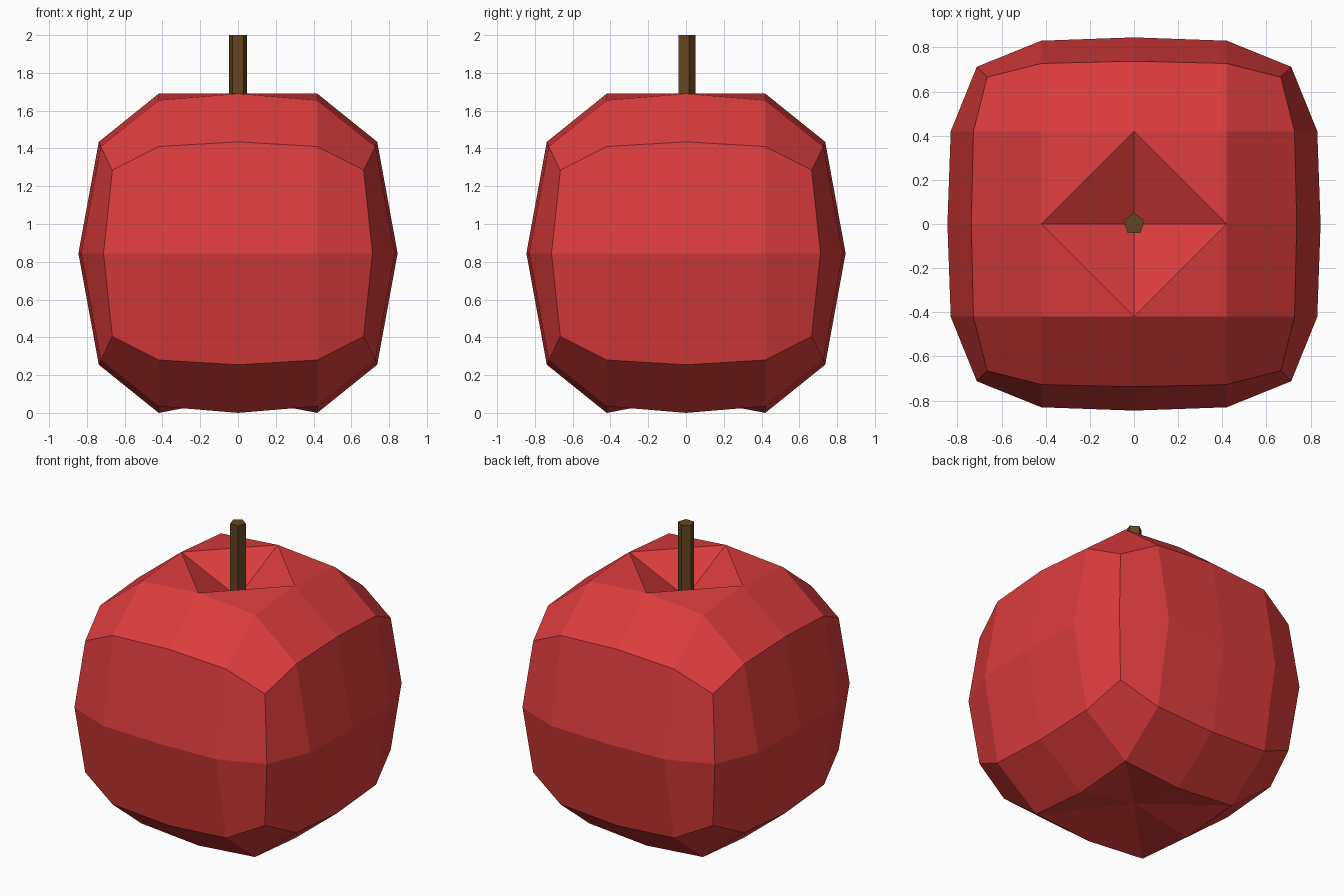
import bpy, bmesh, math
from mathutils import Matrix, Vector

if "Cube" in bpy.data.objects:
    bpy.data.objects.remove(bpy.data.objects["Cube"])

MID = 0.845  # height of the widest level


def material(name, rgb):
    m = bpy.data.materials.new(name)
    m.diffuse_color = (*rgb, 1)
    m.use_nodes = True
    m.node_tree.nodes["Principled BSDF"].inputs["Base Color"].default_value = m.diffuse_color
    return m


def finish(bm, name, mat):
    bmesh.ops.recalc_face_normals(bm, faces=bm.faces)
    me = bpy.data.meshes.new(name)
    bm.to_mesh(me)
    bm.free()
    me.materials.append(mat)
    ob = bpy.data.objects.new(name, me)
    bpy.context.collection.objects.link(ob)


def ring(bm, quarter, sign=1):
    """Turn a quarter of a ring four times around z."""
    verts = []
    for k in range(4):
        rot = Matrix.Rotation(k * math.pi / 2, 3, 'Z')
        for x, y, z in quarter:
            verts.append(bm.verts.new(rot @ Vector((x, y, MID + sign * z))))
    return verts


# Fruit: a rounded box of rings with a dimple at each end
bm = bmesh.new()
belly = ring(bm, [(0.845, 0, 0), (0.83, 0.42, 0), (0.712, 0.712, 0), (0.42, 0.83, 0)])
for sign in (1, -1):
    shoulder = ring(bm, [(0.737, 0, 0.59), (0.727, 0.42, 0.565),
                         (0.665, 0.665, 0.44), (0.42, 0.727, 0.565)], sign)
    rim = ring(bm, [(0.42, 0, 0.845), (0.42, 0.42, 0.81)], sign)
    depth = 0.655 if sign > 0 else 0.765
    pit = bm.verts.new((0, 0, MID + sign * depth))
    n = len(belly)
    for i in range(n):
        j = (i + 1) % n
        bm.faces.new((belly[i], belly[j], shoulder[j], shoulder[i]))
    for k in range(4):
        s = [shoulder[(4 * k + i) % 16] for i in range(5)]
        a, corner, b = (rim[(2 * k + i) % 8] for i in range(3))
        bm.faces.new((s[0], s[1], corner, a))
        bm.faces.new((s[1], s[2], s[3], corner))
        bm.faces.new((s[3], s[4], b, corner))
        if sign > 0:
            bm.faces.new((a, corner, b))
            bm.faces.new((a, b, pit))
        else:
            bm.faces.new((a, corner, pit))
            bm.faces.new((corner, b, pit))
finish(bm, "fruit", material("red_skin", (0.72, 0.045, 0.045)))

# Stem: five-sided peg rising from the top dimple
bm = bmesh.new()
bmesh.ops.create_cone(bm, cap_ends=True, segments=5, radius1=0.05, radius2=0.05,
                      depth=0.52, matrix=Matrix.Translation((0, 0, 1.74)))
finish(bm, "stem", material("brown_stem", (0.13, 0.06, 0.015)))
